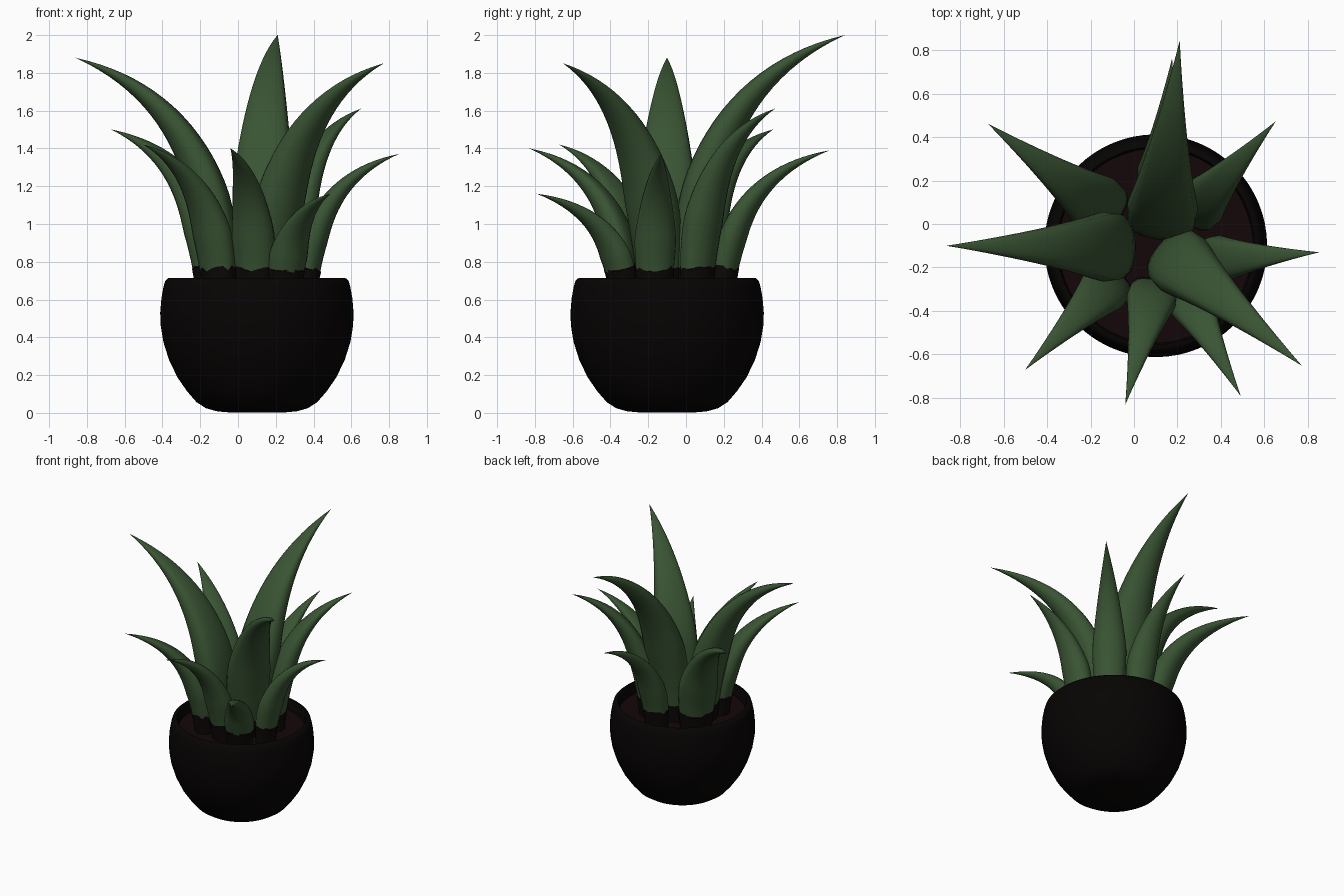
import bpy, bmesh, math, random
from mathutils import Vector

if "Cube" in bpy.data.objects:
    bpy.data.objects.remove(bpy.data.objects["Cube"])

random.seed(4)
CX, CY = 0.1, -0.1      # pot axis
Z0 = 0.6                # leaf roots, just under the soil


def material(name, rgb):
    m = bpy.data.materials.new(name)
    m.diffuse_color = (*rgb, 1)
    m.use_nodes = True
    m.node_tree.nodes["Principled BSDF"].inputs["Base Color"].default_value = m.diffuse_color
    return m


GREEN = material("leaf_green", (0.041, 0.088, 0.033))
DARK = material("sheath_dark", (0.004, 0.0022, 0.002))
POT = material("pot_dark", (0.002, 0.0012, 0.001))
SOIL = material("soil_brown", (0.007, 0.002, 0.0025))


def finish(name, bm, mat, angle=40):
    bmesh.ops.remove_doubles(bm, verts=bm.verts, dist=1e-5)
    bmesh.ops.recalc_face_normals(bm, faces=bm.faces)
    me = bpy.data.meshes.new(name)
    bm.to_mesh(me)
    bm.free()
    ob = bpy.data.objects.new(name, me)
    bpy.context.collection.objects.link(ob)
    me.materials.append(mat)
    bpy.ops.object.select_all(action='DESELECT')
    bpy.context.view_layer.objects.active = ob
    ob.select_set(True)
    bpy.ops.object.shade_smooth_by_angle(angle=math.radians(angle))
    return ob


def skin(rings):
    # Joins equal rings of points into a tube with capped ends
    bm = bmesh.new()
    vs = [[bm.verts.new(p) for p in r] for r in rings]
    n = len(vs[0])
    for a, b in zip(vs, vs[1:]):
        for i in range(n):
            j = (i + 1) % n
            bm.faces.new((a[i], a[j], b[j], b[i]))
    bm.faces.new(vs[0])
    bm.faces.new(vs[-1])
    return bm


def lathe(name, profile, mat, n=64):
    rings = [[Vector((CX + r * math.cos(2 * math.pi * i / n),
                      CY + r * math.sin(2 * math.pi * i / n), z)) for i in range(n)]
             for r, z in profile]
    return finish(name, skin(rings), mat, 50)


# Bowl-shaped pot with a rounded rim, and the soil disc inside
lathe("pot", [(0.14, 0.002), (0.21, 0.008), (0.27, 0.025), (0.32, 0.057), (0.37, 0.115),
              (0.42, 0.187), (0.465, 0.28), (0.495, 0.375), (0.509, 0.46), (0.512, 0.53),
              (0.505, 0.61), (0.494, 0.67), (0.485, 0.70), (0.470, 0.713), (0.455, 0.713),
              (0.447, 0.70), (0.445, 0.58)], POT)
lathe("soil", [(0.447, 0.60), (0.447, 0.63)], SOIL)


def leaf(name, base, tip, width):
    p0 = Vector((*base, Z0))
    p2 = Vector(tip)
    h = p2.z - Z0
    p1 = Vector((*base, Z0 + 0.8 * h))
    out = Vector((p2.x - p0.x, p2.y - p0.y, 0)).normalized()
    side = Vector((-out.y, out.x, 0))
    n = 20

    def ring(t, scale=1.0):
        c = p0 * (1 - t) ** 2 + p1 * 2 * t * (1 - t) + p2 * t * t
        tan = ((p1 - p0) * (1 - t) + (p2 - p1) * t).normalized()
        nor = side.cross(tan).normalized()
        if nor.dot(out) < 0:
            nor = -nor
        if t < 0.3:
            w = 0.76 + 0.24 * math.sin(t / 0.3 * math.pi / 2)
        else:
            w = 1 - ((t - 0.3) / 0.7) ** 1.15
        w = max(w, 0.004) * width * scale
        pts = []
        for i in range(n):
            a = 2 * math.pi * i / n
            s = math.sin(a)
            # rounded keel outside, flatter face inside
            d = 0.36 * abs(s) ** 1.1 if s > 0 else -0.31 * abs(s) ** 0.55
            pts.append(c + side * (math.cos(a) * w / 2) + nor * (d * w))
        return pts

    # green blade
    finish(name, skin([ring(i / 24) for i in range(25)]), GREEN, 70)
    # dark sheath with a ragged top edge around the foot
    ts = (1.6 - math.sqrt(2.56 - 2.4 * 0.17 / h)) / 1.2
    rings = [ring(ts * k / 3, 1.03) for k in range(4)]
    for p in rings[-1]:
        p.z += random.uniform(-0.014, 0.014)
    finish(name + "_sheath", skin(rings), DARK)


# Inner whorl of tall leaves, then the outer whorl of short ones
LEAVES = [
    ("tall_leaf_back", (0.125, 0.01), (0.21, 0.84, 2.00), 0.325),
    ("tall_leaf_left", (-0.075, -0.105), (-0.86, -0.10, 1.88), 0.32),
    ("tall_leaf_right", (0.175, -0.145), (0.77, -0.65, 1.85), 0.31),
    ("leaf_back_left", (-0.13, 0.06), (-0.67, 0.46, 1.50), 0.28),
    ("leaf_back_right", (0.275, 0.06), (0.65, 0.47, 1.61), 0.24),
    ("leaf_right", (0.355, -0.165), (0.85, -0.13, 1.37), 0.22),
    ("leaf_front_right", (0.25, -0.335), (0.49, -0.79, 1.16), 0.21),
    ("leaf_front", (0.09, -0.31), (-0.04, -0.83, 1.40), 0.23),
    ("leaf_front_left", (-0.105, -0.265), (-0.50, -0.67, 1.42), 0.235),
    ("leaf_back", (0.12, 0.195), (0.175, 0.76, 1.39), 0.22),
]
for spec in LEAVES:
    leaf(*spec)
